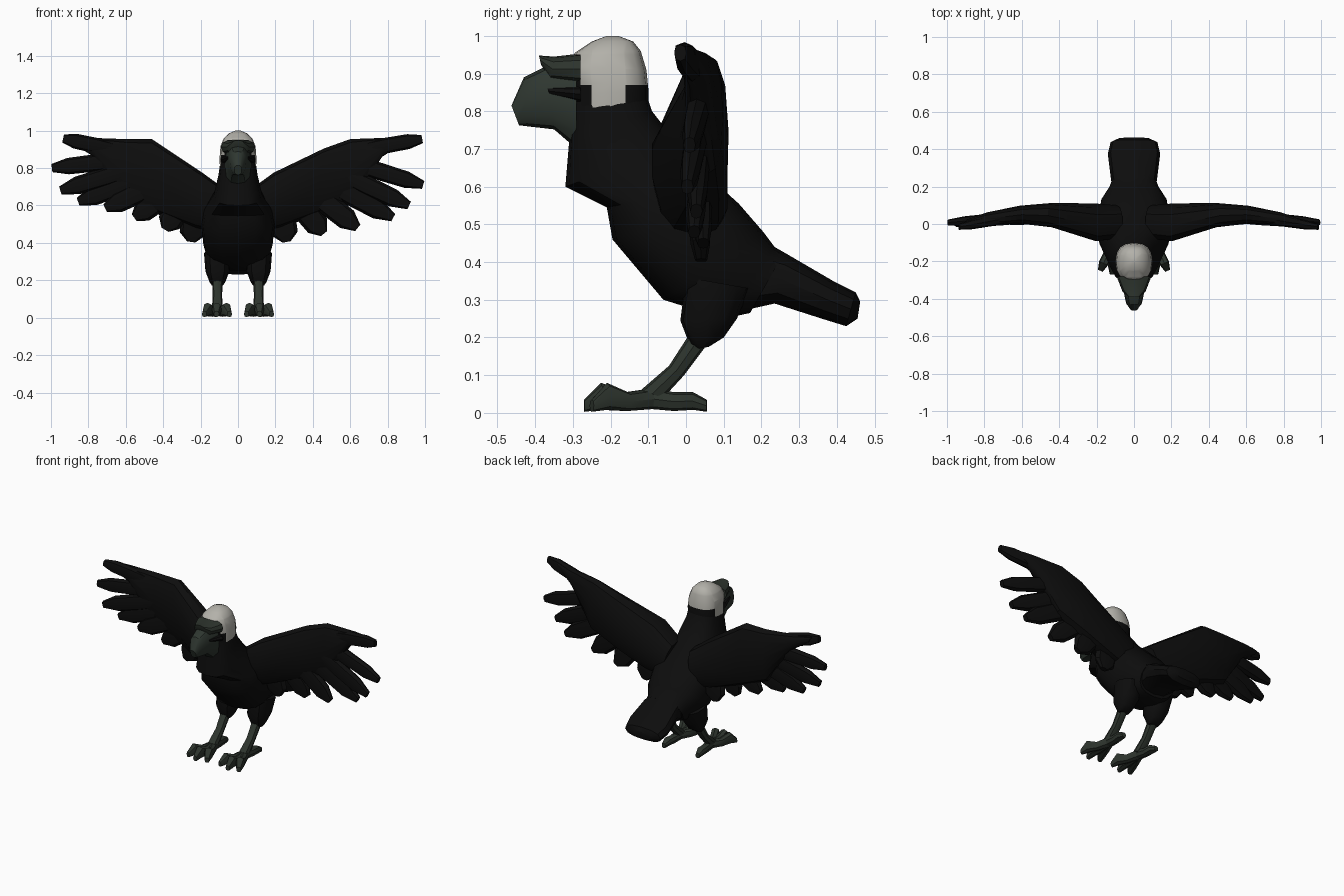
import bpy, bmesh
from math import sin, cos, tau, copysign
from mathutils import Vector

cube = bpy.data.objects.get("Cube")
if cube:
    bpy.data.objects.remove(cube)


def material(name, rgb):
    m = bpy.data.materials.new(name)
    m.use_nodes = True
    m.diffuse_color = (*rgb, 1)
    bsdf = m.node_tree.nodes["Principled BSDF"]
    bsdf.inputs["Base Color"].default_value = (*rgb, 1)
    bsdf.inputs["Roughness"].default_value = 0.9
    return m


BLACK = material("black plumage", (0.004, 0.004, 0.004))
WHITE = material("white plumage", (0.45, 0.44, 0.40))
HORN = material("grey green horn", (0.028, 0.038, 0.030))
SKIN = material("grey green skin", (0.026, 0.034, 0.026))
X, Y = Vector((1, 0, 0)), Vector((0, 1, 0))


def squash(v, p=0.8):
    return copysign(abs(v) ** p, v)


def loft(name, rings, axis, mat, sides=12):
    """Skin over rings; each ring spans point a to point b, with a half width along axis."""
    bm = bmesh.new()
    loops = []
    for a, b, w in rings:
        a, b = Vector(a), Vector(b)
        mid, half = (a + b) / 2, (a - b) / 2
        loops.append([bm.verts.new(mid + half * squash(cos(tau * i / sides))
                                   + axis * w * squash(sin(tau * i / sides)))
                      for i in range(sides)])
    for l1, l2 in zip(loops, loops[1:]):
        for i in range(sides):
            j = (i + 1) % sides
            bm.faces.new((l1[i], l1[j], l2[j], l2[i]))
    bm.faces.new(loops[0])
    bm.faces.new(loops[-1])
    bmesh.ops.recalc_face_normals(bm, faces=bm.faces)
    mesh = bpy.data.meshes.new(name)
    bm.to_mesh(mesh)
    bm.free()
    mesh.materials.append(mat)
    ob = bpy.data.objects.new(name, mesh)
    bpy.context.collection.objects.link(ob)
    bpy.ops.object.select_all(action='DESELECT')
    ob.select_set(True)
    bpy.context.view_layer.objects.active = ob
    bpy.ops.object.shade_smooth_by_angle(angle=0.6)
    return ob


def side_loft(name, rings, mat, x=0, sides=12):
    """Loft from (y, z, y, z, half width) rows at a given x."""
    return loft(name, [((x, r[0], r[1]), (x, r[2], r[3]), r[4]) for r in rings], X, mat, sides)


# Torso from neck to belly, then the flat tail
side_loft("body", [
    (-0.30, 0.84, -0.11, 0.86, 0.092),
    (-0.31, 0.72, -0.09, 0.80, 0.105),
    (-0.32, 0.60, -0.02, 0.71, 0.13),
    (-0.21, 0.545, 0.09, 0.60, 0.185),
    (-0.195, 0.46, 0.14, 0.555, 0.197),
    (-0.06, 0.30, 0.205, 0.48, 0.185),
    (0.10, 0.25, 0.235, 0.44, 0.14),
    (0.17, 0.265, 0.26, 0.425, 0.125)], BLACK, sides=16)
side_loft("tail", [
    (0.10, 0.26, 0.20, 0.46, 0.11),
    (0.235, 0.29, 0.27, 0.42, 0.125),
    (0.36, 0.25, 0.39, 0.35, 0.14),
    (0.425, 0.23, 0.45, 0.32, 0.125),
    (0.455, 0.25, 0.462, 0.295, 0.08)], BLACK)

# Head, cut along the edges of its white cap
head = side_loft("head", [
    (-0.30, 0.74, -0.10, 0.80, 0.095),
    (-0.30, 0.84, -0.10, 0.86, 0.099),
    (-0.31, 0.92, -0.105, 0.91, 0.094),
    (-0.295, 0.955, -0.12, 0.96, 0.077),
    (-0.25, 0.985, -0.14, 0.985, 0.05),
    (-0.21, 1.0, -0.18, 1.0, 0.015)], BLACK, sides=16)
head.data.materials.append(WHITE)
bm = bmesh.new()
bm.from_mesh(head.data)
for axis, pos in ((1, -0.28), (1, -0.25), (1, -0.16), (2, 0.81), (2, 0.87), (2, 0.95)):
    co = Vector((0, 0, 0))
    co[axis] = pos
    bmesh.ops.bisect_plane(bm, geom=bm.verts[:] + bm.edges[:] + bm.faces[:],
                           plane_co=co, plane_no=co)
for f in bm.faces:
    c = f.calc_center_median()
    cap = c.z > 0.95 or (c.y > -0.28 and c.z > 0.87)
    lobe = -0.25 < c.y < -0.16 and c.z > 0.81
    f.material_index = int(cap or lobe)
bm.to_mesh(head.data)
bm.free()

# Face
side_loft("beak", [
    (-0.29, 0.93, -0.29, 0.70, 0.07),
    (-0.37, 0.92, -0.35, 0.752, 0.056),
    (-0.43, 0.89, -0.42, 0.76, 0.042),
    (-0.463, 0.815, -0.443, 0.763, 0.02)], HORN)
side_loft("brow", [
    (-0.28, 0.953, -0.28, 0.87, 0.092),
    (-0.35, 0.945, -0.36, 0.88, 0.062),
    (-0.39, 0.948, -0.385, 0.925, 0.03)], SKIN)
side_loft("cheek", [
    (-0.28, 0.87, -0.28, 0.82, 0.093),
    (-0.37, 0.865, -0.36, 0.842, 0.06)], BLACK)

# Legs and feet
for side, s in (("left", 1), ("right", -1)):
    hip = 0.11 * s
    side_loft(side + "_thigh", [
        (0.0, 0.36, 0.17, 0.33, 0.072),
        (-0.015, 0.245, 0.135, 0.25, 0.064),
        (0.01, 0.18, 0.10, 0.20, 0.042),
        (0.03, 0.17, 0.06, 0.175, 0.03)], BLACK, hip)
    side_loft(side + "_shank", [
        (0.01, 0.21, 0.07, 0.20, 0.028),
        (-0.045, 0.125, -0.005, 0.10, 0.025),
        (-0.12, 0.06, -0.06, 0.04, 0.03)], SKIN, hip, 8)
    toes = {"outer": (0.18, -0.25), "middle": (0.115, -0.27),
            "inner": (0.045, -0.25), "back": (0.12, 0.055)}
    for toe, (tx, ty) in toes.items():
        start, end = Vector((hip, -0.09, 0)), Vector((tx * s, ty, 0))
        along = (end - start).normalized()
        across = Vector((-along.y, along.x, 0))
        rise = 0.055 if toe == "back" else 0.08
        rings = []
        for t, top, low, w in ((0, 0.065, 0.01, 0.028), (0.4, 0.055, 0.005, 0.024),
                               (0.75, rise, 0.008, 0.026), (1, 0.035, 0.003, 0.014)):
            p = start.lerp(end, t)
            rings.append((p + Vector((0, 0, top)), p + Vector((0, 0, low)), w))
        loft(f"{side}_{toe}_toe", rings, across, SKIN, 8)

# Wings: a thick arm and a fan of flat feathers, each side posed a little differently
wrist_height = {1: 0.905, -1: 0.955}
feather_tips = {
    1: [(0.985, 0.955), (0.99, 0.71), (0.915, 0.6), (0.83, 0.535),
        (0.64, 0.48), (0.46, 0.45), (0.26, 0.405)],
    -1: [(0.935, 0.958), (0.995, 0.80), (0.95, 0.68), (0.855, 0.62),
         (0.71, 0.585), (0.555, 0.535), (0.39, 0.47), (0.25, 0.405)]}
for side, s in (("left", 1), ("right", -1)):
    loft(side + "_wing", [
        ((0.06 * s, 0.0, 0.68), (0.12 * s, 0.02, 0.46), 0.09),
        ((0.19 * s, -0.01, 0.775), (0.23 * s, 0.03, 0.48), 0.10),
        ((0.46 * s, 0.045, wrist_height[s]), (0.42 * s, 0.05, 0.55), 0.065),
        ((0.60 * s, 0.05, 0.955), (0.62 * s, 0.05, 0.63), 0.048),
        ((0.80 * s, 0.025, 0.962), (0.77 * s, 0.03, 0.86), 0.035),
        ((0.90 * s, 0.0, 0.97), (0.88 * s, 0.0, 0.93), 0.025)], Y, BLACK)
    tips = feather_tips[s]
    for i, (tx, tz) in enumerate(tips):
        k = i / (len(tips) - 1)
        base = Vector((0.62 * s, 0.045, 0.89)).lerp(Vector((0.22 * s, 0.03, 0.62)), k)
        tip = Vector((tx * s, -0.015 + 0.055 * k + 0.015 * (i % 2), tz))
        along = (tip - base).normalized()
        across = along.cross(Y).normalized()
        wide = 0.042 + 0.03 * k
        rings = []
        for t, w, thick in ((0, 0.8 * wide, 0.03), (0.45, wide, 0.03),
                            (0.8, 0.95 * wide, 0.026), (1, 0.022, 0.016)):
            p = base.lerp(tip, t)
            rings.append((p + across * w, p - across * w, thick))
        loft(f"{side}_feather_{i + 1}", rings, Y, BLACK, 8)
